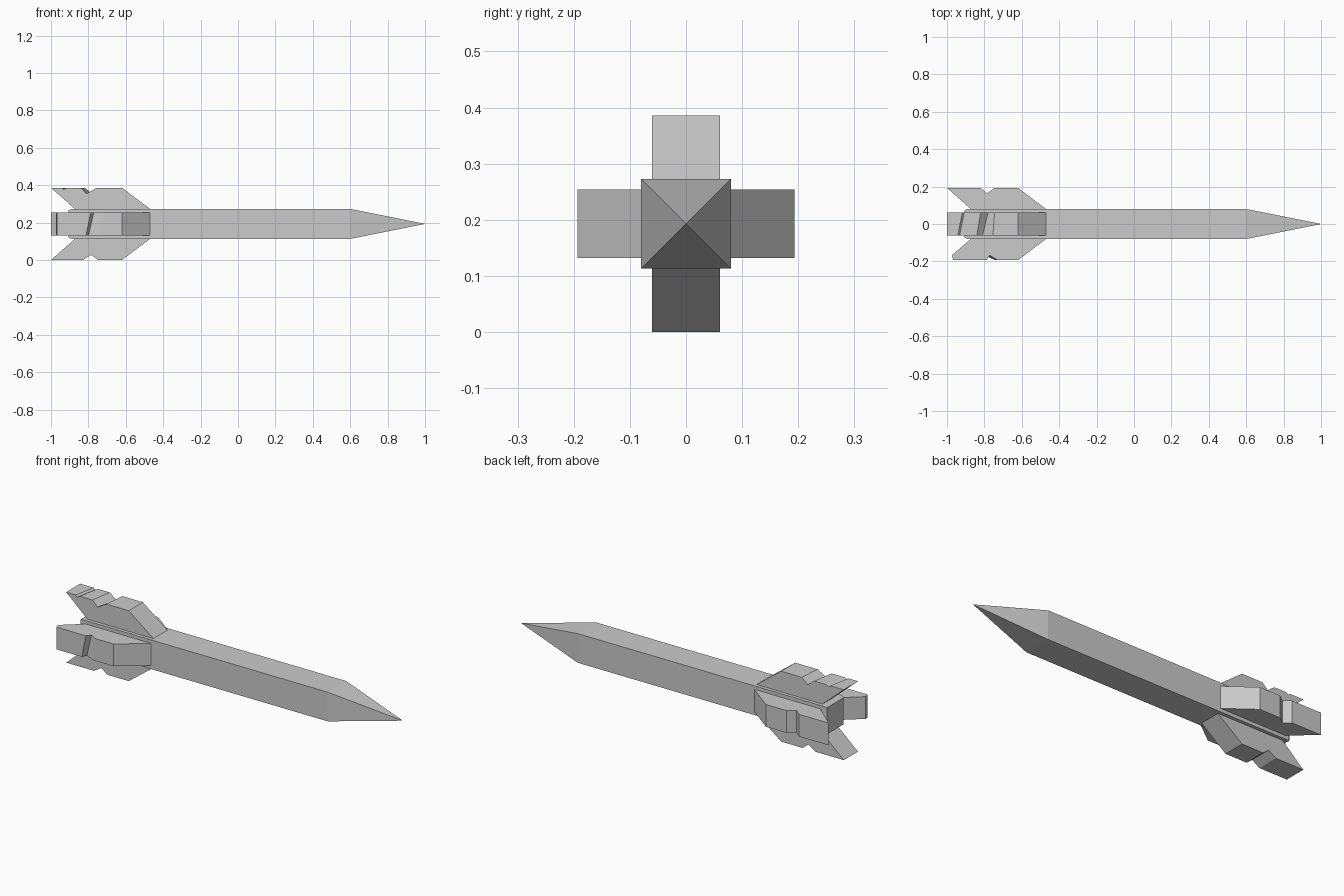
import bpy
from math import radians

if "Cube" in bpy.data.objects:
    bpy.data.objects.remove(bpy.data.objects["Cube"])

CZ = 0.193   # height of the long axis
T = 0.061    # half thickness of a fin


def make(name, verts, faces):
    mesh = bpy.data.meshes.new(name)
    mesh.from_pydata(verts, [], faces)
    mesh.update()
    obj = bpy.data.objects.new(name, mesh)
    bpy.context.collection.objects.link(obj)
    obj.location.z = CZ
    return obj


def body():
    # square rings along x, closed by a pointed nose
    rings = [(-0.905, 0.073), (-0.89, 0.08), (0.6, 0.08)]
    verts = [(x, sy * r, sz * r) for x, r in rings
             for sy, sz in ((-1, -1), (1, -1), (1, 1), (-1, 1))]
    verts.append((1.0, 0, 0))
    faces = [(3, 2, 1, 0)]
    for k in range(len(rings) - 1):
        a = 4 * k
        for i in range(4):
            j = (i + 1) % 4
            faces.append((a + i, a + j, a + 4 + j, a + 4 + i))
    n = 4 * (len(rings) - 1)
    faces += [(n + i, n + (i + 1) % 4, n + 4) for i in range(4)]
    make("body", verts, faces)


def fin(name, angle, notch, tail):
    # profile points: x, radius, skew of x across the thickness
    profile = [(-0.457, 0.07, 0), (-0.62, 0.193, 0)] + notch + tail + [(-0.86, 0.07, 0)]
    n = len(profile)
    verts = [(x + s * k, s * T, r) for s in (-1, 1) for x, r, k in profile]
    faces = [tuple(reversed(range(n))), tuple(range(n, 2 * n))]
    faces += [(i, (i + 1) % n, n + (i + 1) % n, n + i) for i in range(n)]
    make(name, verts, faces).rotation_euler.x = radians(angle)


body()

# fins, each with a chipped outer edge
tip = [(-1.0, 0.193, 0)]
fin("top_fin", 0,
    [(-0.75, 0.193, 0.005), (-0.795, 0.162, 0.015), (-0.83, 0.193, 0.01)],
    [(-0.905, 0.193, 0.012), (-0.92, 0.184, 0.012), (-0.93, 0.193, 0.012)] + tip)
fin("front_fin", 90,
    [(-0.735, 0.193, 0.006), (-0.785, 0.168, 0.014), (-0.80, 0.193, 0.012)],
    [(-0.967, 0.193, 0), (-0.973, 0.167, 0)])
fin("bottom_fin", 180,
    [(-0.75, 0.193, 0), (-0.785, 0.165, 0), (-0.83, 0.193, 0)], tip)
fin("back_fin", 270,
    [(-0.745, 0.193, 0), (-0.785, 0.163, 0), (-0.82, 0.193, 0)], tip)
